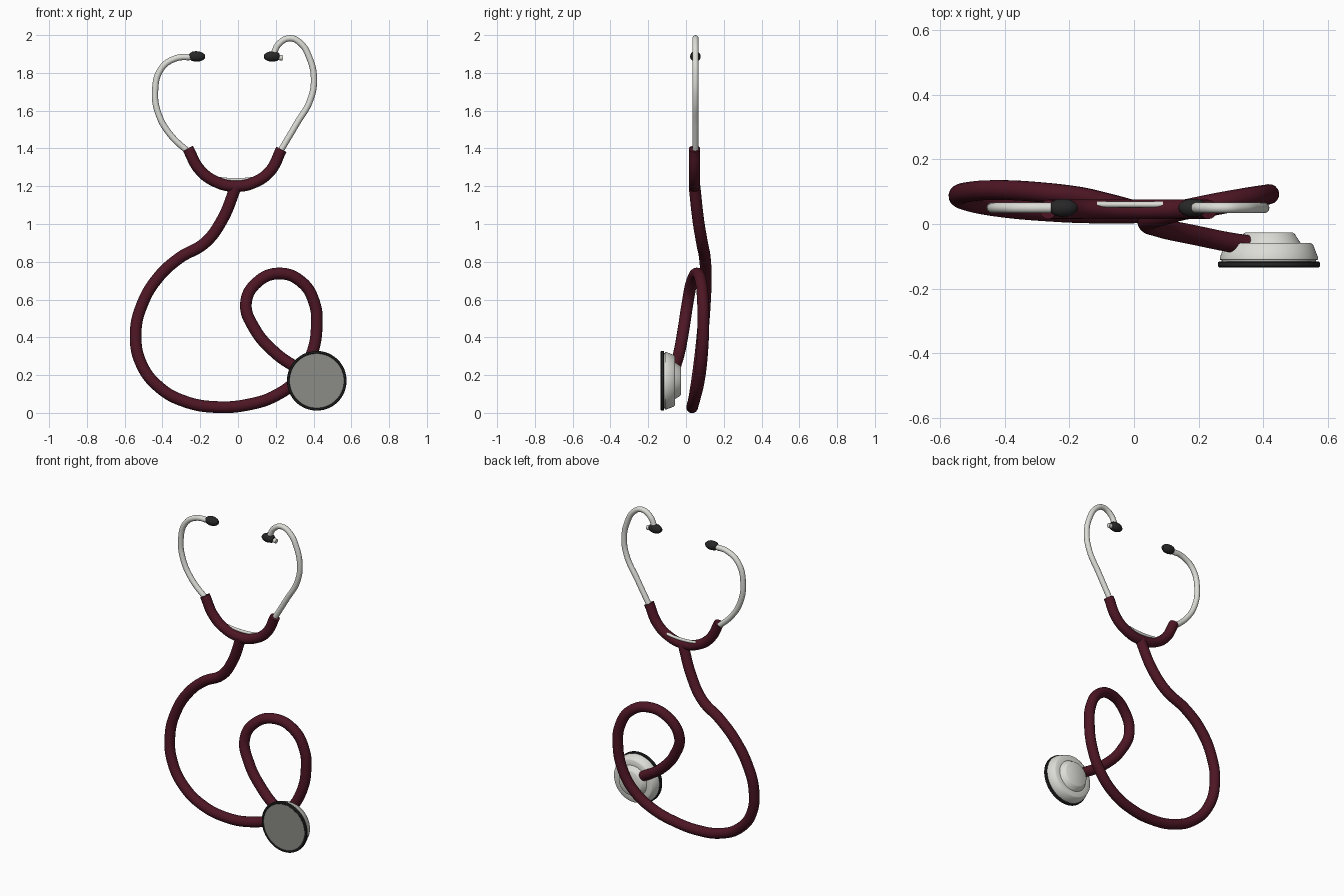
import bpy, bmesh, math
from mathutils import Vector

if "Cube" in bpy.data.objects:
    bpy.data.objects.remove(bpy.data.objects["Cube"])


def material(name, rgb):
    m = bpy.data.materials.new(name)
    m.diffuse_color = (*rgb, 1)
    m.use_nodes = True
    m.node_tree.nodes["Principled BSDF"].inputs["Base Color"].default_value = m.diffuse_color
    return m


RUBBER = material("burgundy_rubber", (0.075, 0.008, 0.018))
METAL = material("pale_metal", (0.72, 0.72, 0.68))
BLACK = material("black_plastic", (0.02, 0.02, 0.02))
FILM = material("grey_film", (0.26, 0.26, 0.24))


def tube(name, pts, radius, mat, res=6):
    """Round tube swept along a smooth path, turned into a mesh."""
    cu = bpy.data.curves.new(name, 'CURVE')
    cu.dimensions = '3D'
    cu.bevel_depth = radius
    cu.bevel_resolution = 6
    cu.resolution_u = res
    cu.use_fill_caps = True
    sp = cu.splines.new('BEZIER')
    sp.bezier_points.add(len(pts) - 1)
    for bp, p in zip(sp.bezier_points, pts):
        bp.co = p
        bp.handle_left_type = bp.handle_right_type = 'AUTO'
    ob = bpy.data.objects.new(name, cu)
    bpy.context.collection.objects.link(ob)
    cu.materials.append(mat)
    bpy.ops.object.select_all(action='DESELECT')
    ob.select_set(True)
    bpy.context.view_layer.objects.active = ob
    bpy.ops.object.convert(target='MESH')
    ob = bpy.context.object
    bpy.ops.object.shade_smooth_by_angle(angle=math.radians(40))
    return ob


def lathe(name, profile, center, axis, mat, n=64):
    """Revolve (radius, height) pairs around an axis through center."""
    bm = bmesh.new()
    rings = []
    for r, h in profile:
        if r == 0:
            rings.append([bm.verts.new((0, 0, h))] * n)
        else:
            rings.append([bm.verts.new((r * math.cos(2 * math.pi * i / n),
                                        r * math.sin(2 * math.pi * i / n), h)) for i in range(n)])
    for a, b in zip(rings, rings[1:]):
        for i in range(n):
            j = (i + 1) % n
            bm.faces.new(list(dict.fromkeys((a[i], a[j], b[j], b[i]))))
    bmesh.ops.recalc_face_normals(bm, faces=bm.faces)
    me = bpy.data.meshes.new(name)
    bm.to_mesh(me)
    bm.free()
    me.materials.append(mat)
    ob = bpy.data.objects.new(name, me)
    bpy.context.collection.objects.link(ob)
    ob.location = center
    ob.rotation_euler = Vector(axis).to_track_quat('Z', 'Y').to_euler()
    bpy.ops.object.select_all(action='DESELECT')
    ob.select_set(True)
    bpy.context.view_layer.objects.active = ob
    bpy.ops.object.shade_smooth_by_angle(angle=math.radians(35))
    return ob


# Long rubber tube from the fork, round the big bend and loop, to the chest piece
tube("main_tube", [
    (-0.01, 0.045, 1.20), (-0.085, 0.065, 1.02), (-0.175, 0.085, 0.90), (-0.31, 0.10, 0.82),
    (-0.42, 0.105, 0.72), (-0.505, 0.10, 0.58), (-0.542, 0.088, 0.42), (-0.51, 0.07, 0.255),
    (-0.41, 0.052, 0.13), (-0.28, 0.04, 0.06), (-0.12, 0.033, 0.031), (0.06, 0.036, 0.045),
    (0.20, 0.05, 0.092), (0.315, 0.07, 0.18), (0.39, 0.085, 0.31), (0.417, 0.092, 0.465),
    (0.405, 0.09, 0.58), (0.34, 0.08, 0.69), (0.22, 0.058, 0.738), (0.10, 0.03, 0.69),
    (0.042, 0.008, 0.58), (0.085, -0.012, 0.45), (0.195, -0.036, 0.32), (0.31, -0.059, 0.24),
    (0.375, -0.068, 0.205)], 0.031, RUBBER, 8)

# Rubber fork holding the two ear tubes
Y = 0.045
tube("fork_tube", [(x, Y, z) for x, z in (
    (-0.265, 1.40), (-0.205, 1.29), (-0.12, 1.225), (-0.01, 1.20),
    (0.09, 1.222), (0.17, 1.28), (0.23, 1.395))], 0.03, RUBBER, 10)

# Metal ear tubes
tube("left_ear_tube", [(x, Y + 0.005, z) for x, z in (
    (-0.25, 1.37), (-0.36, 1.475), (-0.42, 1.58), (-0.439, 1.70), (-0.408, 1.82),
    (-0.335, 1.875), (-0.235, 1.885))], 0.0165, METAL, 10)
tube("right_ear_tube", [(x, Y + 0.005, z) for x, z in (
    (0.215, 1.37), (0.31, 1.53), (0.382, 1.655), (0.402, 1.765), (0.378, 1.88),
    (0.33, 1.958), (0.275, 1.983), (0.218, 1.955), (0.186, 1.895))], 0.0165, METAL, 10)

# Soft ear tips with their short metal collars
tip = [(0, -0.04), (0.014, -0.04), (0.024, -0.028), (0.028, -0.008), (0.027, 0.012),
       (0.02, 0.03), (0.01, 0.041), (0, 0.043)]
collar = [(0, -0.058), (0.014, -0.058), (0.014, -0.03), (0, -0.03)]
for side, x, d in (("left", -0.217, 1), ("right", 0.18, -1)):
    lathe(side + "_ear_tip", tip, (x, Y + 0.005, 1.887), (d, 0, -0.02), BLACK, 32)
    lathe(side + "_tip_collar", collar, (x, Y + 0.005, 1.885), (d, 0, 0.1), METAL, 24)

# Thin leaf spring bridging the fork
spring = tube("leaf_spring", [(-0.115, 0.06, 1.242), (-0.06, 0.06, 1.236), (-0.01, 0.06, 1.234),
                              (0.04, 0.06, 1.236), (0.09, 0.06, 1.242)], 0.009, METAL)

# Chest piece: stepped metal bell, black rim, grey diaphragm
C = (0.417, 0, 0.17)
F = (0, -1, 0)
lathe("chest_body", [(0, 0.027), (0.074, 0.027), (0.08, 0.031), (0.096, 0.056), (0.098, 0.059),
                     (0.130, 0.059), (0.136, 0.063), (0.152, 0.104), (0.152, 0.110),
                     (0.146, 0.112), (0.146, 0.120), (0, 0.120)], C, F, METAL)
lathe("chest_rim", [(0.140, 0.116), (0.154, 0.116), (0.158, 0.119), (0.158, 0.130),
                    (0.154, 0.134), (0.147, 0.134), (0.143, 0.130), (0.140, 0.116)], C, F, BLACK)
lathe("diaphragm", [(0, 0.119), (0.146, 0.119), (0.146, 0.131), (0, 0.131)], C, F, FILM)
